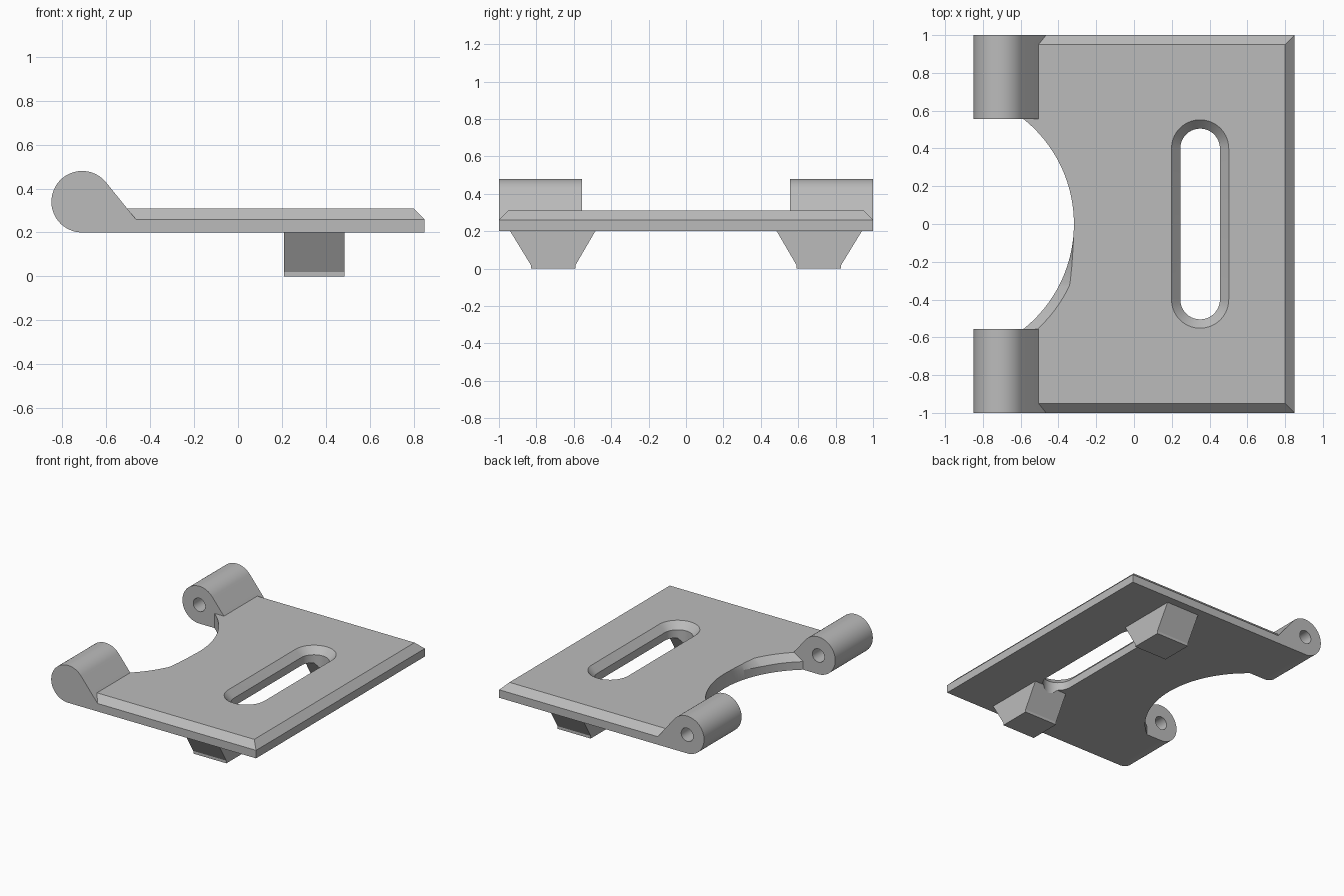
import bpy, bmesh, math

old = bpy.data.objects.get("Cube")
if old:
    bpy.data.objects.remove(old, do_unlink=True)

grey = bpy.data.materials.new("plain_grey")
grey.use_nodes = True
grey.diffuse_color = (0.5, 0.5, 0.5, 1)
grey.node_tree.nodes["Principled BSDF"].inputs["Base Color"].default_value = (0.5, 0.5, 0.5, 1)


def loft(name, rings):
    """Closed solid through rings that share one point count."""
    bm = bmesh.new()
    loops = [[bm.verts.new(p) for p in ring] for ring in rings]
    n = len(loops[0])
    for a, b in zip(loops, loops[1:]):
        for i in range(n):
            j = (i + 1) % n
            bm.faces.new((a[i], a[j], b[j], b[i]))
    bm.faces.new(loops[0])
    bm.faces.new(loops[-1])
    bmesh.ops.recalc_face_normals(bm, faces=bm.faces)
    mesh = bpy.data.meshes.new(name)
    bm.to_mesh(mesh)
    bm.free()
    mesh.materials.append(grey)
    ob = bpy.data.objects.new(name, mesh)
    bpy.context.collection.objects.link(ob)
    return ob


def combine(target, other, operation):
    """Apply a boolean and discard the second solid."""
    mod = target.modifiers.new(operation, "BOOLEAN")
    mod.operation = operation
    mod.solver = "EXACT"
    mod.object = other
    bpy.context.view_layer.objects.active = target
    bpy.ops.object.modifier_apply(modifier=mod.name)
    bpy.data.objects.remove(other, do_unlink=True)


def rect(x0, x1, y0, y1, z):
    return [(x0, y0, z), (x1, y0, z), (x1, y1, z), (x0, y1, z)]


def circle(cx, cz, r, start, end, steps):
    angles = [math.radians(start + (end - start) * i / steps) for i in range(steps + 1)]
    return [(cx + r * math.cos(a), cz + r * math.sin(a)) for a in angles]


BASE, STEP, TOP, BEVEL = 0.2, 0.26, 0.31, 0.05
PIN_X, PIN_Z, KNUCKLE_R = -0.71, 0.34, 0.14
SCOOP_X, SCOOP_R = -1.03, 0.712

# Plate with three bevelled top edges
plate = loft("hinge_plate", [
    rect(PIN_X, 0.85, -1, 1, BASE),
    rect(PIN_X, 0.85, -1, 1, STEP),
    rect(PIN_X, 0.85 - BEVEL, -1 + BEVEL, 1 - BEVEL, TOP),
])


# Round scoop in the hinge edge, with a bevel on its front half
def scoop_ring(r, z, y0, y1, limit, steps=48):
    ys = [y0 + (y1 - y0) * i / steps for i in range(steps + 1)]
    arc = [(min(SCOOP_X + math.sqrt(r * r - y * y), limit), y, z) for y in ys]
    return arc + [(-1.2, y1, z), (-1.2, y0, z)]


combine(plate, loft("scoop_cutter", [
    scoop_ring(SCOOP_R, z, -0.6, 0.6, 0) for z in (0.1, 0.4)]), "DIFFERENCE")
combine(plate, loft("scoop_bevel_cutter", [
    scoop_ring(SCOOP_R + z - STEP, z, -0.6, 0, -0.317) for z in (0.25, 0.33)]), "DIFFERENCE")

# Tapered feet
for side in (-1, 1):
    spans = ((0.59, 0.83, 0), (0.59, 0.83, 0.02), (0.485, 0.94, BASE), (0.485, 0.94, 0.23))
    foot = loft("foot", [rect(0.21, 0.485, side * a, side * b, z) for a, b, z in spans])
    combine(plate, foot, "UNION")


# Long countersunk slot
def slot_ring(r, z):
    ends = ([(x, y + 0.4) for x, y in circle(0.35, 0, r, 0, 180, 20)]
            + [(x, y - 0.4) for x, y in circle(0.35, 0, r, 180, 360, 20)])
    return [(x, y, z) for x, y in ends]


combine(plate, loft("slot_cutter", [
    slot_ring(0.105, 0.1), slot_ring(0.105, STEP), slot_ring(0.175, 0.335)]), "DIFFERENCE")

# Hinge knuckles
profile = circle(PIN_X, PIN_Z, KNUCKLE_R, 39, 270, 48) + [(-0.465, BASE), (-0.465, STEP)]
for side in (-1, 1):
    knuckle = loft("knuckle", [[(x, side * y, z) for x, z in profile] for y in (0.555, 1)])
    combine(plate, knuckle, "UNION")

# Pin hole: through the back knuckle, blind in the front one
pin = circle(PIN_X, PIN_Z, 0.05, 0, 348.75, 31)
combine(plate, loft("pin_cutter", [[(x, y, z) for x, z in pin] for y in (-0.92, 1.1)]), "DIFFERENCE")

# Smooth the curves, keep the edges
bpy.ops.object.select_all(action="DESELECT")
plate.select_set(True)
bpy.context.view_layer.objects.active = plate
bpy.ops.object.shade_smooth_by_angle(angle=math.radians(25))
